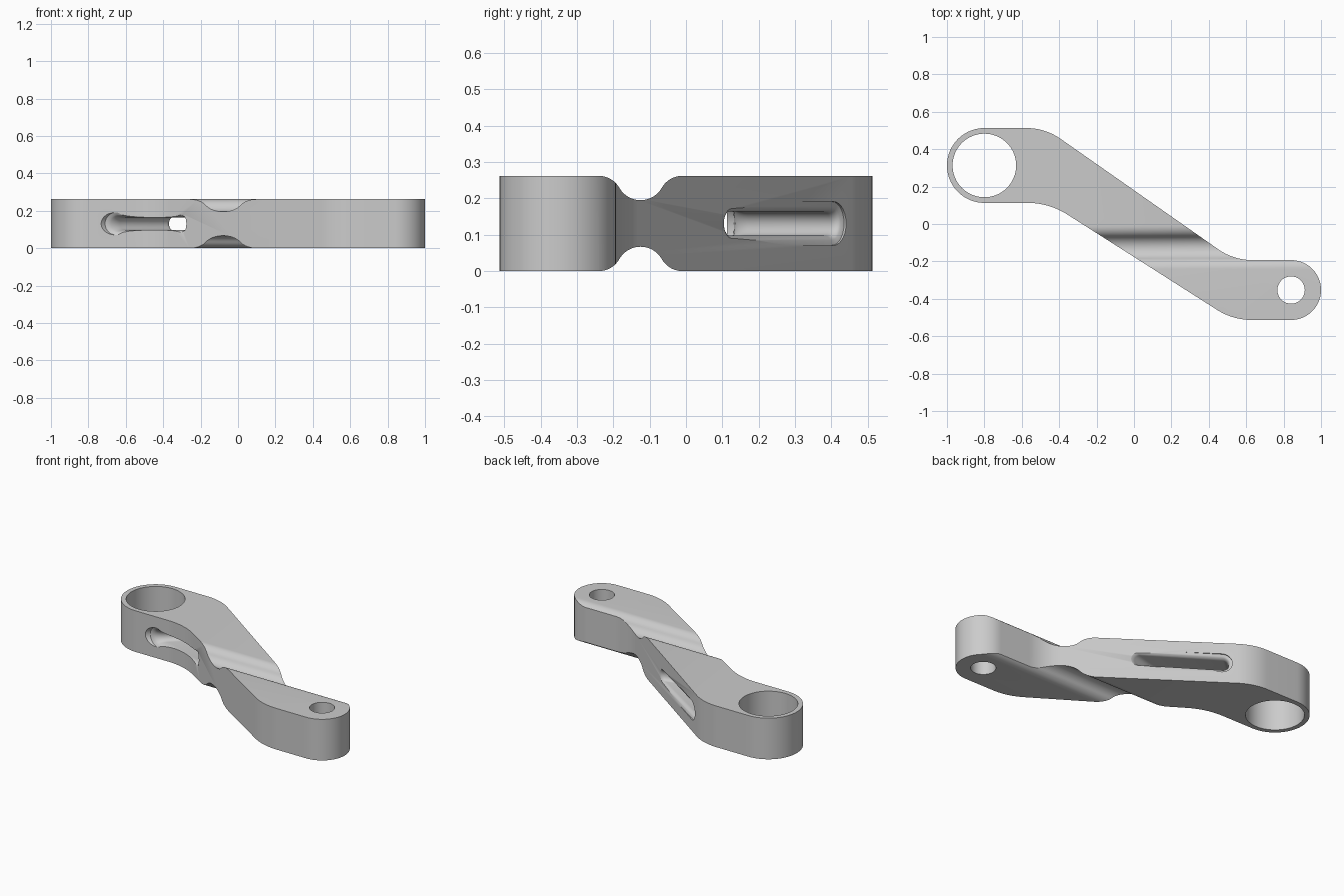
import bpy
import bmesh
import math
from mathutils import Vector
from mathutils.geometry import interpolate_bezier

cube = bpy.data.objects.get("Cube")
if cube:
    bpy.data.objects.remove(cube)

HEIGHT = 0.262
MID = HEIGHT / 2
BIG, BIG_R, BIG_HOLE = Vector((-0.8, 0.313)), 0.2, 0.17
SMALL, SMALL_R, SMALL_HOLE = Vector((0.84, -0.353)), 0.16, 0.073

grey = bpy.data.materials.new("plain grey")
grey.use_nodes = True
grey.diffuse_color = (0.6, 0.6, 0.6, 1)
grey.node_tree.nodes["Principled BSDF"].inputs["Base Color"].default_value = grey.diffuse_color


def loft(name, rings):
    """Closed solid skinned through matching rings of points."""
    bm = bmesh.new()
    loops = [[bm.verts.new(p) for p in ring] for ring in rings]
    n = len(loops[0])
    for a, b in zip(loops, loops[1:]):
        for i in range(n):
            j = (i + 1) % n
            bm.faces.new((a[i], a[j], b[j], b[i]))
    bm.faces.new(loops[0])
    bm.faces.new(loops[-1])
    bmesh.ops.recalc_face_normals(bm, faces=bm.faces)
    mesh = bpy.data.meshes.new(name)
    bm.to_mesh(mesh)
    bm.free()
    mesh.materials.append(grey)
    obj = bpy.data.objects.new(name, mesh)
    bpy.context.collection.objects.link(obj)
    return obj


def upright(name, outline, z0, z1):
    return loft(name, [[(x, y, z) for x, y in outline] for z in (z0, z1)])


def arc(centre, r, start, end, n):
    angles = [math.radians(start + (end - start) * i / n) for i in range(n + 1)]
    return [Vector((centre[0] + r * math.cos(a), centre[1] + r * math.sin(a))) for a in angles]


def bend(before, corner, after, t=0.1):
    """Rounded corner with tangent length t."""
    a = corner + (before - corner).normalized() * t
    b = corner + (after - corner).normalized() * t
    return interpolate_bezier(a, a.lerp(corner, 0.65), b.lerp(corner, 0.65), b, 13)


def cut(target, cutter):
    mod = target.modifiers.new("cut", "BOOLEAN")
    mod.operation, mod.solver, mod.object = "DIFFERENCE", "EXACT", cutter
    bpy.context.view_layer.update()
    graph = bpy.context.evaluated_depsgraph_get()
    mesh = bpy.data.meshes.new_from_object(target.evaluated_get(graph))
    target.modifiers.clear()
    target.data = mesh
    bpy.data.objects.remove(cutter)


# Arm: two round ends joined by a slanted bar
up_l, up_r = Vector((-0.475, BIG.y + BIG_R)), Vector((0.533, SMALL.y + SMALL_R))
low_l, low_r = Vector((-0.454, BIG.y - BIG_R)), Vector((0.529, SMALL.y - SMALL_R))
left, right = Vector((-1, 0)), Vector((1, 0))
outline = arc(BIG, BIG_R, 90, 270, 40)
outline += bend(low_l + left, low_l, low_r, 0.115)
outline += bend(low_l, low_r, low_r + right)
outline += arc(SMALL, SMALL_R, -90, 90, 40)
outline += bend(up_r + right, up_r, up_l)
outline += bend(up_r, up_l, up_l + left)
arm = upright("link_arm", outline, 0, HEIGHT)

# Bores in the two ends
for centre, r in ((BIG, BIG_HOLE), (SMALL, SMALL_HOLE)):
    cut(arm, upright("bore_cutter", arc(centre, r, 0, 360, 64)[:-1], -0.1, HEIGHT + 0.1))

# Rounded grooves across the top and bottom, running along x
groove_y, groove_r, lip_r, reach = -0.125, 0.067, 0.065, 0.115
tip = math.degrees(math.atan2(lip_r, reach))
profile = arc((-reach, -lip_r), lip_r, 90, tip, 10)
profile += arc((0, 0), groove_r, 180 + tip, 360 - tip, 20)[1:-1]
profile += arc((reach, -lip_r), lip_r, 180 - tip, 90, 10)
profile += [Vector((reach, 0.1)), Vector((-reach, 0.1))]
for base, sign in ((HEIGHT, 1), (0, -1)):
    rings = [[(x, groove_y + p.x, base + sign * p.y) for p in profile] for x in (-1.2, 1.2)]
    cut(arm, loft("groove_cutter", rings))

# Slot through the bar, skewed in plan, with flared mouths on both sides
front_l, front_r = Vector((-0.685, 0.125)), Vector((-0.29, 0.01))
back_l, back_r = Vector((-0.355, 0.42)), Vector((0.115, 0.11))
half, flare = 0.033, 0.027
steps = 8


def rounding(s):
    """Flare size at fraction s from the mouth to the plain slot."""
    return flare * (1 - math.sqrt(1 - (1 - s) ** 2))


stations = [(-0.3, flare)]
stations += [(0.16 * i / steps, rounding(i / steps)) for i in range(steps + 1)]
stations += [(1 - 0.08 * i / steps, rounding(i / steps)) for i in range(steps, -1, -1)]
stations += [(1.25, flare)]
rings = []
for t, extra in stations:
    a, b = front_l.lerp(back_l, t), front_r.lerp(back_r, t)
    u = (b - a).normalized()
    h = half + extra
    ring = []
    for centre, start in ((b - u * half, -90), (a + u * half, 90)):
        for p in arc((0, 0), h, start, start + 180, 14):
            q = centre + u * p.x
            ring.append((q.x, q.y, MID + p.y))
    rings.append(ring)
cut(arm, loft("slot_cutter", rings))

# Smooth curved walls, crisp rims
bpy.ops.object.select_all(action="DESELECT")
arm.select_set(True)
bpy.context.view_layer.objects.active = arm
bpy.ops.object.shade_smooth_by_angle(angle=math.radians(30))
